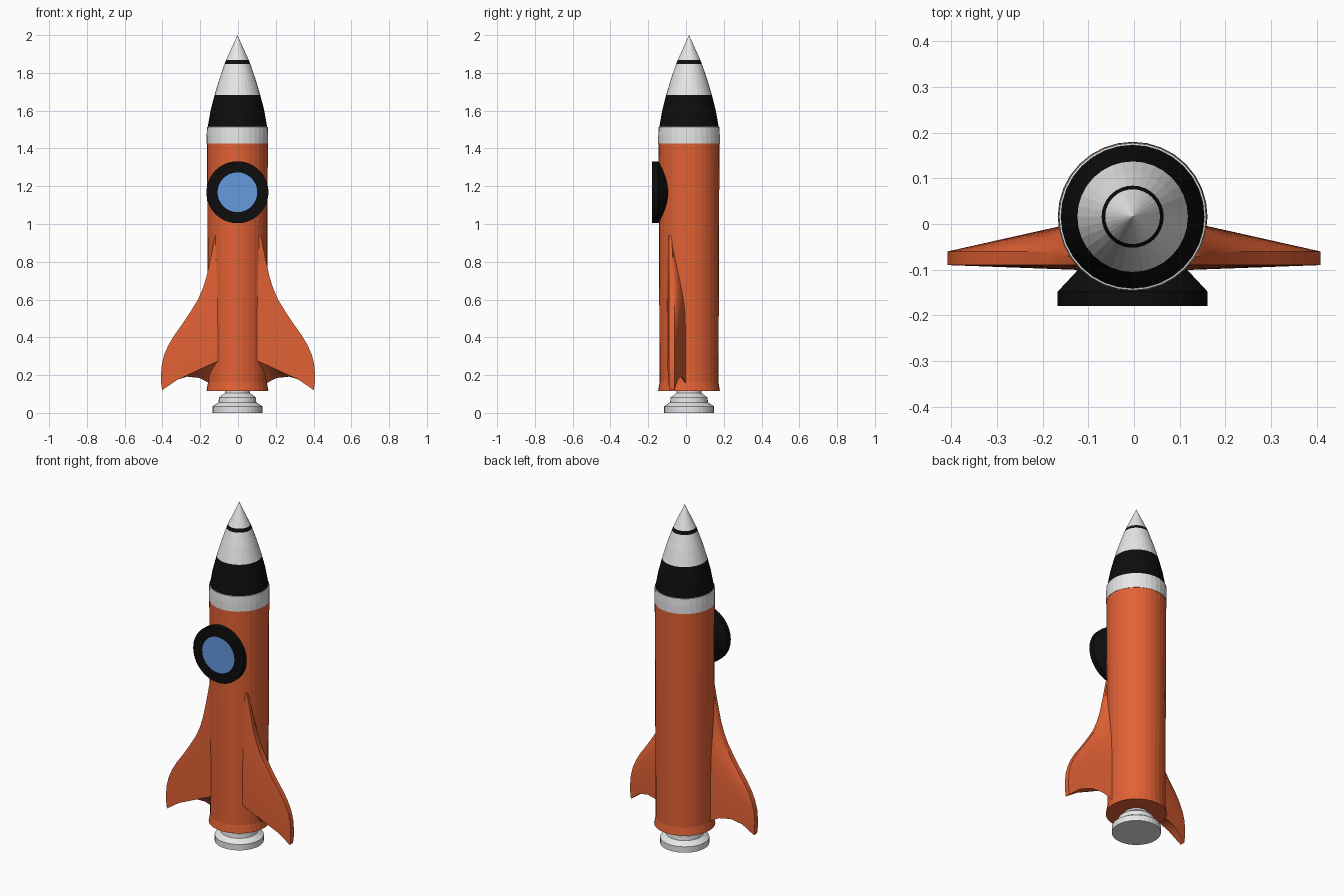
import bpy, bmesh, math
from mathutils import Matrix

if "Cube" in bpy.data.objects:
    bpy.data.objects.remove(bpy.data.objects["Cube"])

CX, CY = -0.003, 0.016


def material(name, rgb):
    m = bpy.data.materials.new(name)
    m.diffuse_color = (*rgb, 1)
    m.use_nodes = True
    m.node_tree.nodes["Principled BSDF"].inputs["Base Color"].default_value = m.diffuse_color
    return m


ORANGE = material("orange", (0.76, 0.12, 0.035))
WHITE = material("white", (0.80, 0.80, 0.80))
BLACK = material("black", (0.004, 0.004, 0.004))
BLUE = material("blue", (0.13, 0.32, 0.74))


def finish(name, bm, mats):
    bmesh.ops.recalc_face_normals(bm, faces=bm.faces)
    me = bpy.data.meshes.new(name)
    bm.to_mesh(me)
    bm.free()
    for m in mats:
        me.materials.append(m)
    ob = bpy.data.objects.new(name, me)
    bpy.context.collection.objects.link(ob)
    return ob


def lathe(name, profile, mats, sides=32, bands=None, matrix=None):
    """Revolve (radius, height) points; bands gives a material per segment."""
    bm = bmesh.new()
    rings = []
    for r, z in profile:
        if r == 0:
            rings.append([bm.verts.new((0, 0, z))] * sides)
        else:
            rings.append([bm.verts.new((r * math.cos(2 * math.pi * i / sides),
                                        r * math.sin(2 * math.pi * i / sides), z))
                          for i in range(sides)])
    for k, (a, b) in enumerate(zip(rings, rings[1:])):
        for i in range(sides):
            j = (i + 1) % sides
            f = bm.faces.new(dict.fromkeys((a[i], a[j], b[j], b[i])))
            f.material_index = bands[k] if bands else 0
    bm.transform(matrix or Matrix.Translation((CX, CY, 0)))
    return finish(name, bm, mats)


# Nozzle under the hull
lathe("nozzle", [(0, 0), (0.132, 0), (0.132, 0.035), (0.100, 0.056), (0.098, 0.082),
                 (0.066, 0.105), (0.066, 0.14), (0, 0.14)], [WHITE])

# Hull with a flared skirt
lathe("hull", [(0, 0.115), (0.164, 0.115), (0.156, 0.16), (0.161, 1.425), (0, 1.425)], [ORANGE])

# Nose: white collar, black band, white cone, thin stripe, white tip
lathe("nose", [(0, 1.425), (0.163, 1.425), (0.163, 1.47), (0.161, 1.514), (0.157, 1.515),
               (0.142, 1.60), (0.121, 1.683), (0.095, 1.77), (0.068, 1.848),
               (0.060, 1.868), (0, 2.0)],
      [WHITE, BLACK], bands=[0, 0, 0, 0, 1, 1, 0, 0, 1, 0])

# Porthole: funnel pointing forward, with the glass as an inset face
lathe("porthole", [(0, -0.18), (0.105, -0.18), (0.164, -0.18), (0.164, -0.148),
                   (0.028, -0.002), (0.028, 0.015), (0, 0.015)],
      [BLACK, BLUE], sides=64, bands=[1, 0, 0, 0, 0, 0],
      matrix=Matrix.Translation((CX, 0, 1.168)) @ Matrix.Rotation(-math.pi / 2, 4, 'X'))


def interp(table, v):
    for (a, p), (b, q) in zip(table, table[1:]):
        if v <= b:
            return p + (q - p) * max(0, v - a) / (b - a)
    return table[-1][1]


# Fin outline: outer x by height, rear root depth by height, lower edges by span
OUTER = [(0.12, 0.402), (0.16, 0.407), (0.20, 0.408), (0.26, 0.403), (0.31, 0.39),
         (0.36, 0.368), (0.41, 0.338), (0.47, 0.295), (0.53, 0.255), (0.60, 0.212),
         (0.66, 0.186), (0.72, 0.167), (0.82, 0.145), (0.94, 0.122)]
ROOT = [(0.12, 0.0), (0.52, 0.0), (0.62, -0.012), (0.72, -0.035), (0.82, -0.06), (0.94, -0.08)]
FRONT_LOW = [(0, 0.285), (0.25, 0.25), (0.5, 0.212), (0.75, 0.175), (1, 0.12)]
REAR_LOW = [(0, 0.15), (0.12, 0.168), (0.25, 0.185), (0.5, 0.192), (0.75, 0.172), (1, 0.12)]
SPAN = [i / 8 for i in range(9)]


def fin(name, side):
    bm = bmesh.new()
    rows = []
    for zo, xo in OUTER:
        s = (0.94 - zo) / 0.82
        front = [(0.08 + (xo - 0.08) * t, -0.102 + 0.012 * t,
                  0.94 + (interp(FRONT_LOW, t) - 0.94) * s) for t in SPAN]
        xr = min(0.14, xo - 0.01)
        yr = interp(ROOT, zo)
        yo = -0.06 - 0.016 * max(0, (zo - 0.6) / 0.34)
        rear = [(xr + (xo - xr) * t, yr + (yo - yr) * t,
                 0.94 + (interp(REAR_LOW, t) - 0.94) * s) for t in reversed(SPAN)]
        rows.append([bm.verts.new((side * x, y, z)) for x, y, z in front + rear])
    n = len(rows[0])
    for a, b in zip(rows, rows[1:]):
        for i in range(n):
            j = (i + 1) % n
            bm.faces.new((a[i], a[j], b[j], b[i]))
    # Close the top and the hollowed lower edge with strips
    for row in (rows[0], rows[-1]):
        for i in range(n // 2 - 1):
            bm.faces.new((row[i], row[i + 1], row[n - 2 - i], row[n - 1 - i]))
    ob = finish(name, bm, [ORANGE])
    ob.data.shade_smooth()
    ob.data.set_sharp_from_angle(angle=math.radians(25))


fin("right_fin", 1)
fin("left_fin", -1)
